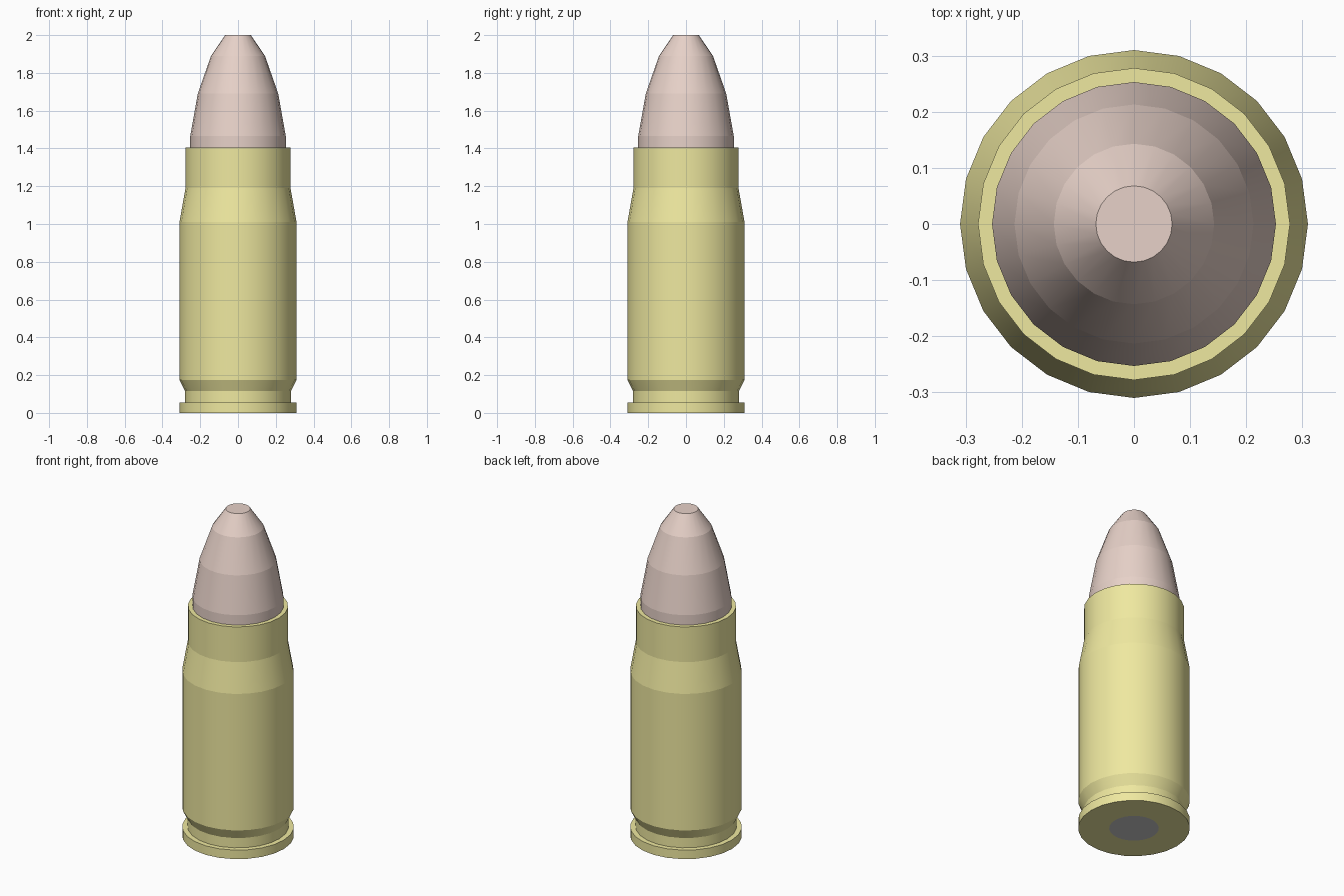
import bpy, bmesh
from math import cos, sin, tau

if "Cube" in bpy.data.objects:
    bpy.data.objects.remove(bpy.data.objects["Cube"])

SIDES = 24


def material(name, rgb):
    m = bpy.data.materials.new(name)
    m.diffuse_color = (*rgb, 1)
    m.use_nodes = True
    m.node_tree.nodes["Principled BSDF"].inputs["Base Color"].default_value = m.diffuse_color
    return m


def lathe(name, profile, mat):
    """Revolve (radius, z) points, listed bottom to top, around z. Radius 0 caps the end."""
    bm = bmesh.new()
    rings = []
    for r, z in profile:
        if r:
            rings.append([bm.verts.new((r * cos(tau * i / SIDES), r * sin(tau * i / SIDES), z))
                          for i in range(SIDES)])
        else:
            rings.append(None)
    for low, high in zip(rings, rings[1:]):
        if low is None:
            bm.faces.new(high[::-1])
        elif high is None:
            bm.faces.new(low)
        else:
            for i in range(SIDES):
                j = (i + 1) % SIDES
                bm.faces.new((low[i], low[j], high[j], high[i]))
    # Smooth around the body, crisp at every ring
    for f in bm.faces:
        f.smooth = True
    for e in bm.edges:
        a, b = e.verts
        e.smooth = abs((a.co.xy.length - b.co.xy.length)) > 1e-5 or abs(a.co.z - b.co.z) > 1e-5
    mesh = bpy.data.meshes.new(name)
    bm.to_mesh(mesh)
    bm.free()
    mesh.materials.append(mat)
    obj = bpy.data.objects.new(name, mesh)
    bpy.context.collection.objects.link(obj)
    return obj


brass = material("brass", (0.86, 0.81, 0.35))
copper = material("copper", (0.80, 0.64, 0.58))
steel = material("steel", (0.54, 0.54, 0.56))

# Case: base ring, rim, extractor groove, body, shoulder, neck and mouth
lathe("case", [(0.138, 0), (0.31, 0), (0.31, 0.055), (0.28, 0.055), (0.28, 0.115),
               (0.31, 0.175), (0.31, 1.01), (0.278, 1.19), (0.278, 1.405), (0.253, 1.405)], brass)

# Bullet with a flat tip
lathe("bullet", [(0.253, 1.405), (0.253, 1.465), (0.213, 1.69), (0.143, 1.89),
                 (0.068, 2.0), (0, 2.0)], copper)

# Primer disc, flush with the base
lathe("primer", [(0, 0), (0.138, 0)], steel)
